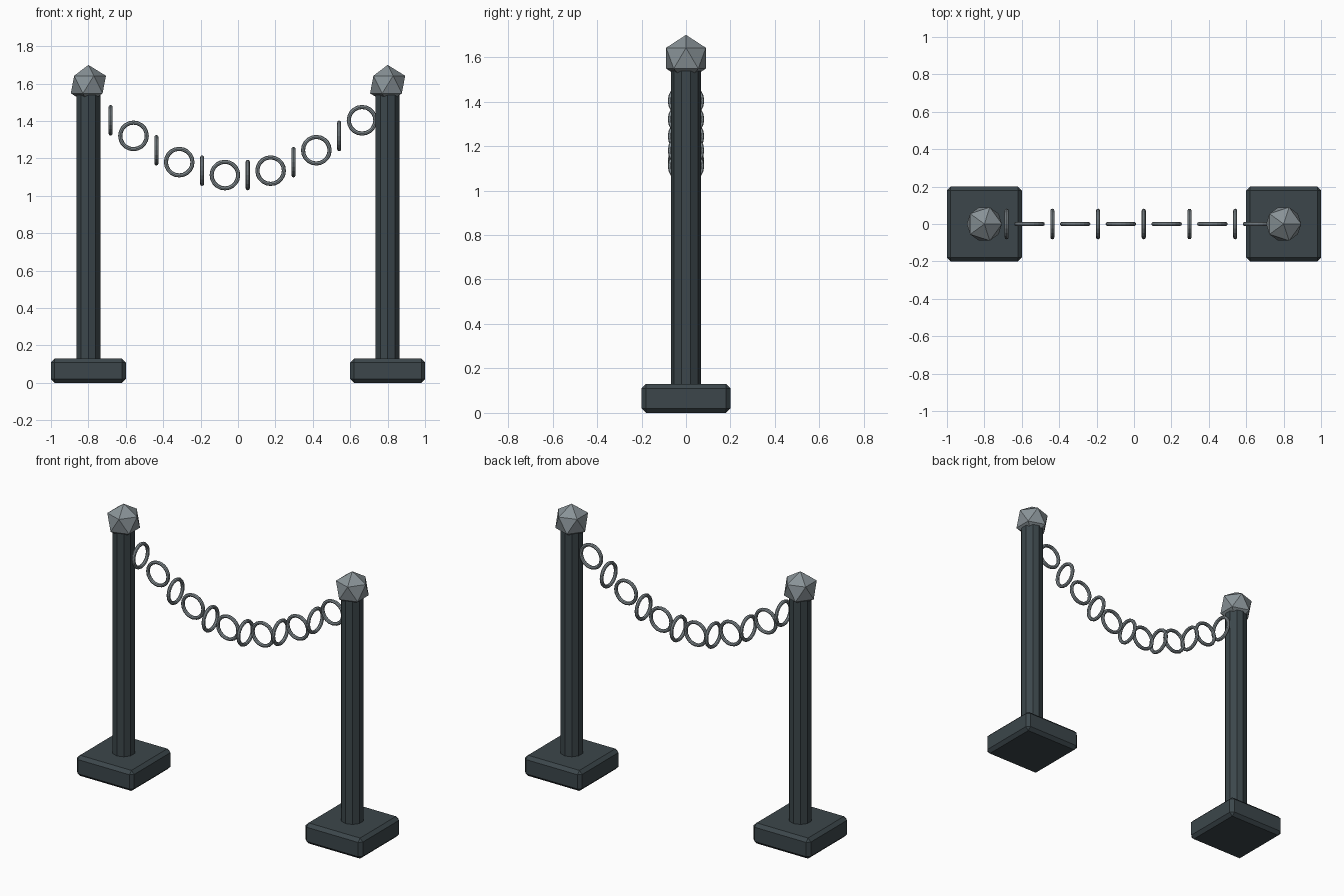
import bpy
import math

default_cube = bpy.data.objects.get("Cube")
if default_cube:
    bpy.data.objects.remove(default_cube, do_unlink=True)


def make_material(name, rgb):
    mat = bpy.data.materials.new(name)
    mat.use_nodes = True
    colour = (*rgb, 1.0)
    mat.diffuse_color = colour
    mat.node_tree.nodes["Principled BSDF"].inputs["Base Color"].default_value = colour
    return mat


def finish(name, mat):
    obj = bpy.context.object
    obj.name = obj.data.name = name
    obj.data.materials.append(mat)
    return obj


dark_iron = make_material("dark_iron", (0.045, 0.062, 0.07))
grey_steel = make_material("grey_steel", (0.25, 0.29, 0.31))

POST_X = 0.8
BASE_HEIGHT = 0.13
POST_TOP = 1.545

# Two matching posts: bevelled base, ten-sided shaft, faceted finial
for side, x in (("right", -POST_X), ("left", POST_X)):
    bpy.ops.mesh.primitive_cube_add(size=1, location=(x, 0, BASE_HEIGHT / 2))
    base = finish(side + "_base", dark_iron)
    base.scale = (0.4, 0.4, BASE_HEIGHT)
    bpy.ops.object.transform_apply(location=False, rotation=False, scale=True)
    bevel = base.modifiers.new("edge_bevel", "BEVEL")
    bevel.width = 0.02
    bevel.segments = 1

    shaft_bottom = BASE_HEIGHT - 0.03
    bpy.ops.mesh.primitive_cylinder_add(
        vertices=10, radius=0.067, depth=POST_TOP - shaft_bottom,
        location=(x, 0, (POST_TOP + shaft_bottom) / 2))
    finish(side + "_post", dark_iron)

    bpy.ops.mesh.primitive_ico_sphere_add(
        subdivisions=1, radius=0.105, location=(x, 0, 1.595))
    finish(side + "_finial", grey_steel)

# Sagging chain of rings, alternately turned edge-on and face-on
LINKS = 12
for i in range(LINKS):
    x = -0.681 + 0.1222 * i
    z = 1.404 - 0.296 * math.sin(math.pi * i / (LINKS - 1))
    turn = (0, math.pi / 2, 0) if i % 2 == 0 else (math.pi / 2, 0, 0)
    bpy.ops.mesh.primitive_torus_add(
        major_radius=0.071, minor_radius=0.011,
        major_segments=20, minor_segments=8,
        location=(x, 0, z), rotation=turn)
    finish(f"chain_link_{i + 1}", grey_steel)
